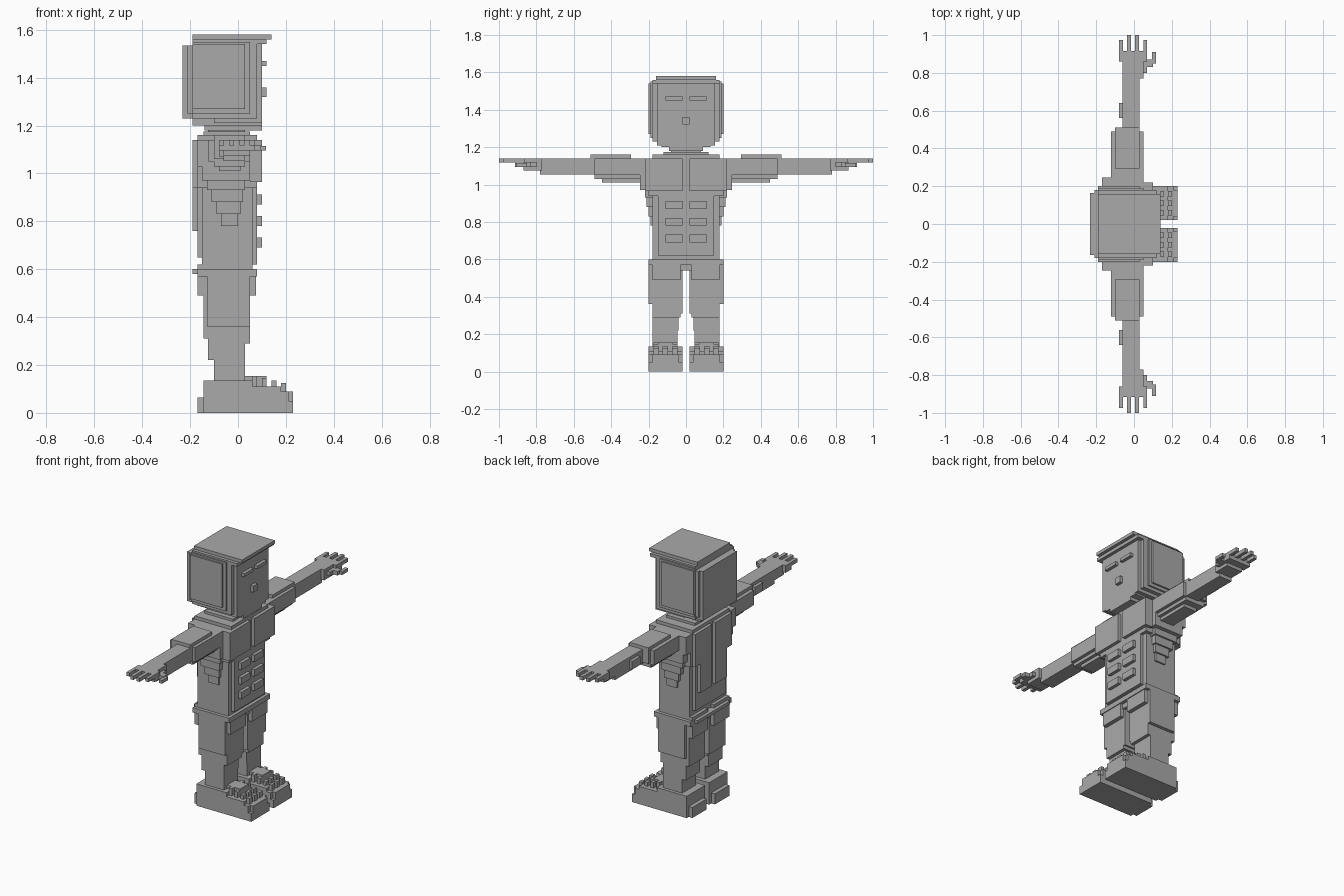
import bpy
import bmesh
from mathutils import Matrix, Vector

default_cube = bpy.data.objects.get("Cube")
if default_cube:
    bpy.data.objects.remove(default_cube, do_unlink=True)

grey = bpy.data.materials.new("plain_grey")
grey.use_nodes = True
grey.diffuse_color = (0.4, 0.4, 0.4, 1)
grey.node_tree.nodes["Principled BSDF"].inputs["Base Color"].default_value = grey.diffuse_color

UNIT = 0.01  # all block ranges are in hundredths


def block(name, x, y, z):
    """One box given by its range on each axis."""
    low = Vector((x[0], y[0], z[0])) * UNIT
    high = Vector((x[1], y[1], z[1])) * UNIT
    size = Matrix.Diagonal((*(high - low), 1))
    bm = bmesh.new()
    bmesh.ops.create_cube(bm, size=1, matrix=Matrix.Translation((low + high) / 2) @ size)
    mesh = bpy.data.meshes.new(name)
    bm.to_mesh(mesh)
    bm.free()
    mesh.materials.append(grey)
    bpy.context.collection.objects.link(bpy.data.objects.new(name, mesh))


def centred(name, x, half, z):
    """A box centred on the body's plane of symmetry."""
    block(name, x, (-half, half), z)


def pair(name, x, y, z):
    """A box and its mirror image on the other side of the body."""
    block("left_" + name, x, y, z)
    block("right_" + name, x, (-y[1], -y[0]), z)


# Head: stepped shell, rounded towards the sides, back and jaw
centred("head_core", x=(-19, 8), half=18, z=(123, 154))
centred("face", x=(-10, 10), half=15.5, z=(121, 154))
centred("head_back", x=(-23.2, -19), half=16.5, z=(123, 153.5))
centred("head_back_step", x=(-21, -19), half=18, z=(125, 153.5))
pair("head_side", x=(-19, 3), y=(18, 20), z=(127, 154))
pair("head_side_step", x=(-19, 5), y=(18, 19), z=(125, 155))
centred("hair_rim", x=(-19, 12), half=18, z=(154, 156))
centred("hair_top", x=(-19, 14), half=16, z=(156, 158))
centred("jaw", x=(-19, 10), half=13, z=(120, 123))
centred("chin", x=(-14, 10), half=9, z=(118, 121))

# Facial features
pair("brow", x=(10, 12), y=(2, 11), z=(145, 147))
centred("nose", x=(10, 12), half=2, z=(132, 136))

# Neck and collar
centred("neck", x=(-12.5, 3), half=8, z=(112, 121))
centred("collar", x=(-14.5, 5), half=12, z=(114, 117.5))
centred("trapezius", x=(-17, 8), half=18, z=(112, 116))

# Torso
centred("chest", x=(-17, 8), half=20, z=(94, 114))
centred("belly", x=(-15, 6), half=18, z=(56, 96))
centred("belly_front", x=(5, 8), half=15, z=(62, 96))
centred("lower_back", x=(-17, -14), half=15, z=(65, 97))
pair("pectoral", x=(5, 10), y=(2, 22), z=(96.5, 114))
pair("shoulder_blade", x=(-19, -16), y=(1.5, 18), z=(94, 114))
pair("back_muscle", x=(-19, -16), y=(1.5, 13), z=(76, 95))

# Side muscles narrowing down to the waist
for step in range(4):
    top = 98 - 5 * step
    pair("side_muscle", x=(-13 + 2 * step, 3 - step), y=(17, 22 - step), z=(top - 5, top))
pair("armpit", x=(-15, 5), y=(19, 24.5), z=(97, 105))

# Abdominal blocks
for row in range(3):
    bottom = 87 - 9 * row
    pair("abdominal", x=(7, 10), y=(2, 11), z=(bottom, bottom + 4.2))

# Hips
centred("hips", x=(-15, 6), half=18, z=(54, 60))
centred("belt", x=(-17, 8), half=20, z=(57, 60))
centred("belt_back", x=(-19, -16), half=16, z=(58, 60))

# Legs
pair("thigh", x=(-14.5, 5), y=(2, 18), z=(31, 57))
pair("thigh_front", x=(4, 7.5), y=(3, 18), z=(49, 58))
pair("thigh_back", x=(-17, -14), y=(3, 18), z=(49, 62))
pair("thigh_side", x=(-13, 5), y=(17, 20), z=(36, 60))
pair("knee", x=(-12.5, 5), y=(3, 18), z=(29, 36))
pair("calf", x=(-12.5, 3), y=(4, 18), z=(22, 31))
pair("shin", x=(-10, 3), y=(4.5, 18), z=(12, 30))

# Shoes
pair("shoe", x=(-14.5, 18), y=(2, 20), z=(0, 11))
pair("shoe_ankle", x=(-14.5, 6), y=(2, 20), z=(10, 13.5))
pair("heel", x=(-17, -14), y=(4, 18), z=(0, 6.5))
pair("toe_step", x=(17, 21), y=(2, 20), z=(0, 9))
pair("toe_outer", x=(20, 23), y=(13, 20), z=(0, 5))
pair("toe_inner", x=(20, 23), y=(2, 9), z=(0, 5))
pair("toe_cap", x=(20, 23), y=(4, 18), z=(0, 9))
pair("tongue", x=(3, 12), y=(7, 15), z=(10, 15.5))

# Studded laces
for row in range(4):
    for column in range(3):
        front, side = 6 + 4 * row, 4.5 + 5 * column
        pair("lace_stud", x=(front, front + 2), y=(side, side + 3), z=(9, 15.5 - row))

# Arms
pair("shoulder", x=(-17, 5), y=(18, 24.5), z=(103, 114))
pair("upper_arm", x=(-12.3, 5), y=(20, 49), z=(105, 114))
pair("deltoid", x=(-10, 3), y=(29.5, 51), z=(106, 116))
pair("triceps", x=(-10, 3), y=(22, 49), z=(103, 106))
pair("triceps_bottom", x=(-8, 1), y=(23, 45), z=(101, 104))
pair("forearm", x=(-6, 3), y=(48, 78), z=(105.3, 114))
pair("elbow", x=(-8, -5), y=(56, 64), z=(107, 112))

# Hands
pair("wrist", x=(-6, 5), y=(77, 87), z=(107.5, 114))
pair("palm", x=(-8, 7), y=(86, 91.5), z=(109.5, 114))
for finger, tip in enumerate((97.5, 100, 100, 97.5)):
    near = -8 + 4.3 * finger
    pair("finger", x=(near, near + 2.1), y=(91, tip), z=(111.7, 114))
pair("thumb_base", x=(4, 7), y=(80, 87), z=(109.5, 112))
pair("thumb_joint", x=(6, 10), y=(83, 87), z=(109.5, 112))
pair("thumb_tip", x=(9.5, 11.7), y=(85, 91), z=(109.5, 111.5))
